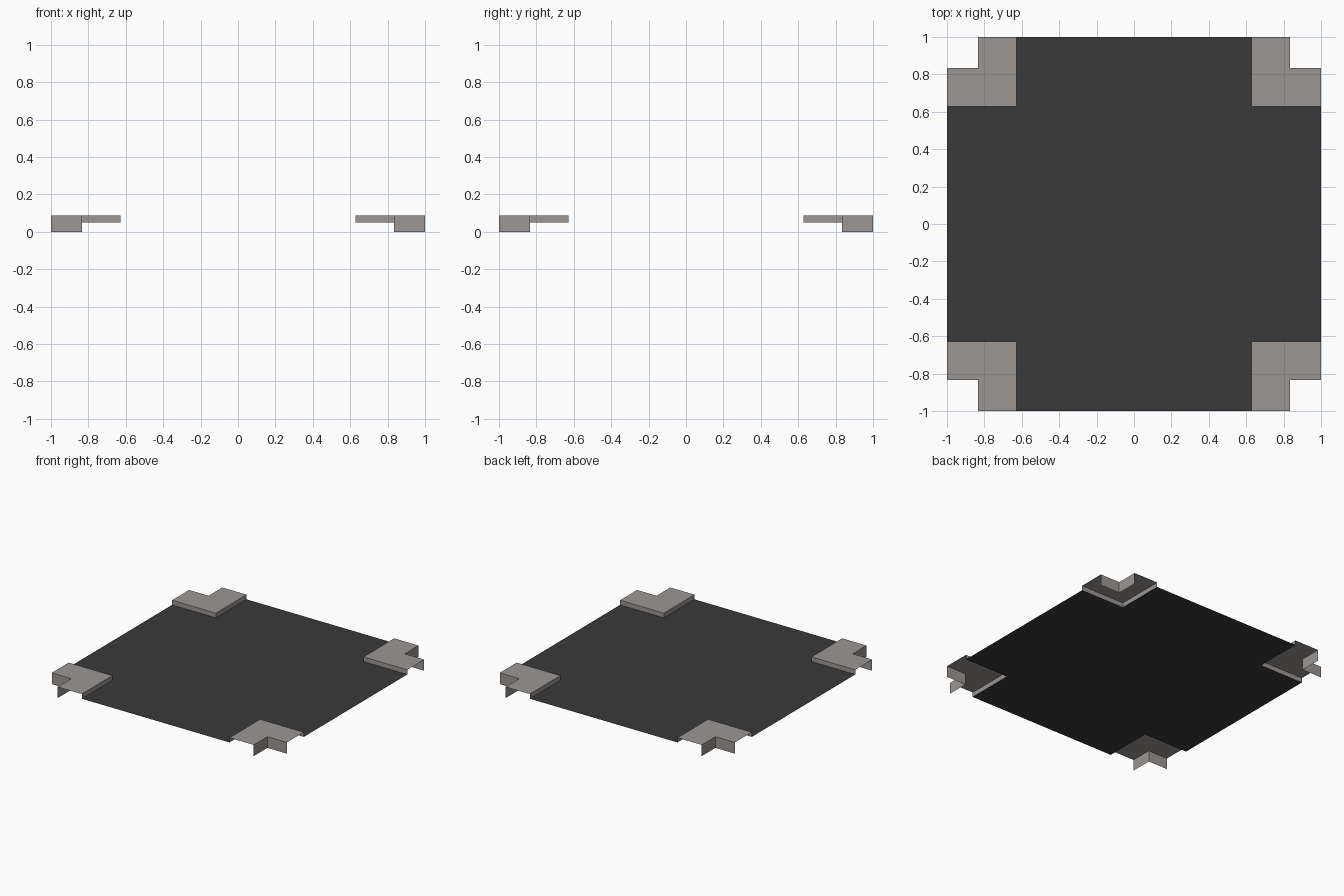
import bpy, bmesh

if "Cube" in bpy.data.objects:
    bpy.data.objects.remove(bpy.data.objects["Cube"])

OUT, NOTCH, INNER = 1.0, 0.834, 0.628   # plan distances from the centre
TOP, DECK = 0.086, 0.05                 # heights


def material(name, rgb):
    m = bpy.data.materials.new(name)
    m.diffuse_color = (*rgb, 1)
    m.use_nodes = True
    m.node_tree.nodes["Principled BSDF"].inputs["Base Color"].default_value = m.diffuse_color
    return m


def sheet_object(name, polygons, mat):
    bm = bmesh.new()
    for poly in polygons:
        bm.faces.new([bm.verts.new(p) for p in poly])
    bmesh.ops.remove_doubles(bm, verts=bm.verts, dist=1e-5)
    mesh = bpy.data.meshes.new(name)
    bm.to_mesh(mesh)
    bm.free()
    mesh.materials.append(mat)
    obj = bpy.data.objects.new(name, mesh)
    bpy.context.collection.objects.link(obj)
    return obj


def wall(a, b, z0, z1):
    return [(*a, z0), (*b, z0), (*b, z1), (*a, z1)]


dark = material("dark grey", (0.042, 0.042, 0.042))
stone = material("warm grey", (0.33, 0.305, 0.29))

# Thin floor sheet: a square with its four corners cut away
floor = []
for sx, sy in ((1, 1), (-1, 1), (-1, -1), (1, -1)):
    pts = [(sx * OUT, sy * INNER, DECK), (sx * INNER, sy * INNER, DECK),
           (sx * INNER, sy * OUT, DECK)]
    floor += pts if sx * sy > 0 else pts[::-1]
sheet_object("floor_plate", [floor], dark)

# Corner kerb: L-shaped top, short inner walls, tall notch walls, open ends
a, b, c = (OUT, INNER), (INNER, INNER), (INNER, OUT)
d, e, f = (NOTCH, OUT), (NOTCH, NOTCH), (OUT, NOTCH)
top = [(*p, TOP) for p in (a, f, e, d, c, b)]
kerb = [top, wall(b, a, DECK, TOP), wall(c, b, DECK, TOP),
        wall(f, e, 0, TOP), wall(e, d, 0, TOP)]
obj = sheet_object("corner_kerbs", kerb, stone)

# Mirror the kerb to all four corners
mod = obj.modifiers.new("four_corners", 'MIRROR')
mod.use_axis = (True, True, False)
mod.use_mirror_merge = False
